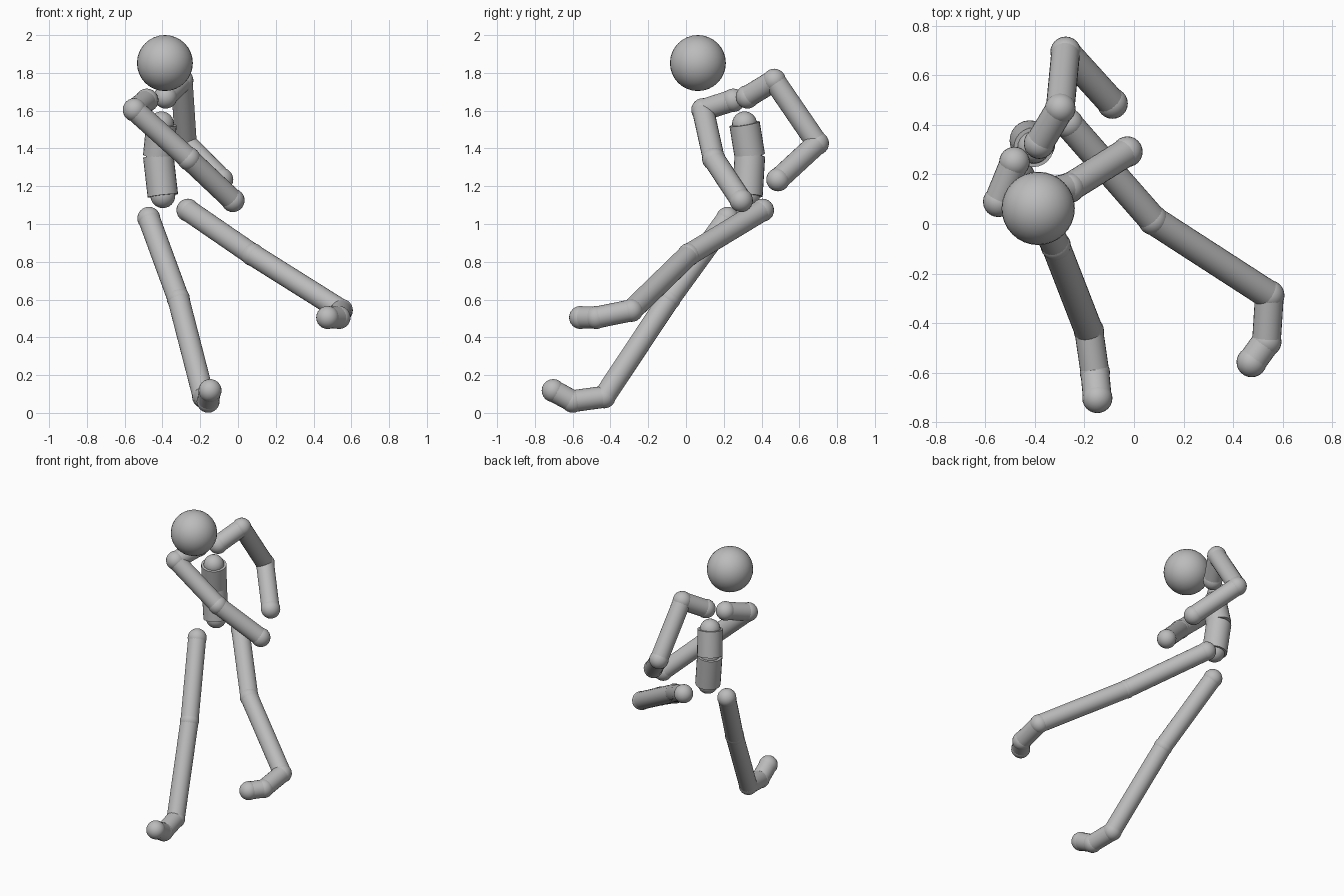
import bpy
from mathutils import Vector

if "Cube" in bpy.data.objects:
    bpy.data.objects.remove(bpy.data.objects["Cube"])

gray = bpy.data.materials.new("matte gray")
gray.diffuse_color = (0.5, 0.5, 0.5, 1)
gray.use_nodes = True
gray.node_tree.nodes["Principled BSDF"].inputs["Base Color"].default_value = gray.diffuse_color


def finish(name):
    ob = bpy.context.object
    ob.name = name
    ob.data.materials.append(gray)
    bpy.ops.object.shade_smooth_by_angle()


def ball(name, p, r, seg=24):
    bpy.ops.mesh.primitive_uv_sphere_add(
        segments=seg, ring_count=seg // 2, radius=r, location=p)
    finish(name)


def tube(name, a, b, r):
    a, b = Vector(a), Vector(b)
    d = b - a
    bpy.ops.mesh.primitive_cylinder_add(
        vertices=24, radius=r, depth=d.length, location=(a + b) / 2,
        rotation=d.to_track_quat('Z', 'Y').to_euler())
    finish(name)


def chain(name, joints, ball_r, tube_r):
    """Row of joint balls linked by straight tubes."""
    for i, p in enumerate(joints):
        ball(f"{name}_joint_{i + 1}", p, ball_r)
    for i, (a, b) in enumerate(zip(joints, joints[1:])):
        tube(f"{name}_segment_{i + 1}", a, b, tube_r)


# Head
ball("head", (-0.387, 0.063, 1.852), 0.148, 32)

# Torso: thick tubes with smaller rounded ends
chain("torso", [(-0.405, 0.31, 1.53), (-0.422, 0.338, 1.36),
                (-0.398, 0.325, 1.15)], 0.066, 0.081)

# Arms: collar, shoulder, elbow, hand
chain("right_arm", [(-0.483, 0.25, 1.655), (-0.548, 0.09, 1.604),
                    (-0.26, 0.147, 1.345), (-0.027, 0.292, 1.125)], 0.062, 0.058)
chain("left_arm", [(-0.383, 0.325, 1.673), (-0.298, 0.467, 1.76),
                   (-0.276, 0.695, 1.427), (-0.087, 0.487, 1.235)], 0.062, 0.058)

# Legs: hip, knee, ankle, ball of foot, toe
chain("right_leg", [(-0.472, 0.22, 1.03), (-0.316, -0.088, 0.605),
                    (-0.182, -0.433, 0.085), (-0.158, -0.6, 0.062),
                    (-0.148, -0.703, 0.118)], 0.061, 0.058)
chain("left_leg", [(-0.265, 0.405, 1.073), (0.077, 0.016, 0.838),
                   (0.547, -0.288, 0.543), (0.535, -0.475, 0.505),
                   (0.475, -0.558, 0.505)], 0.061, 0.058)
